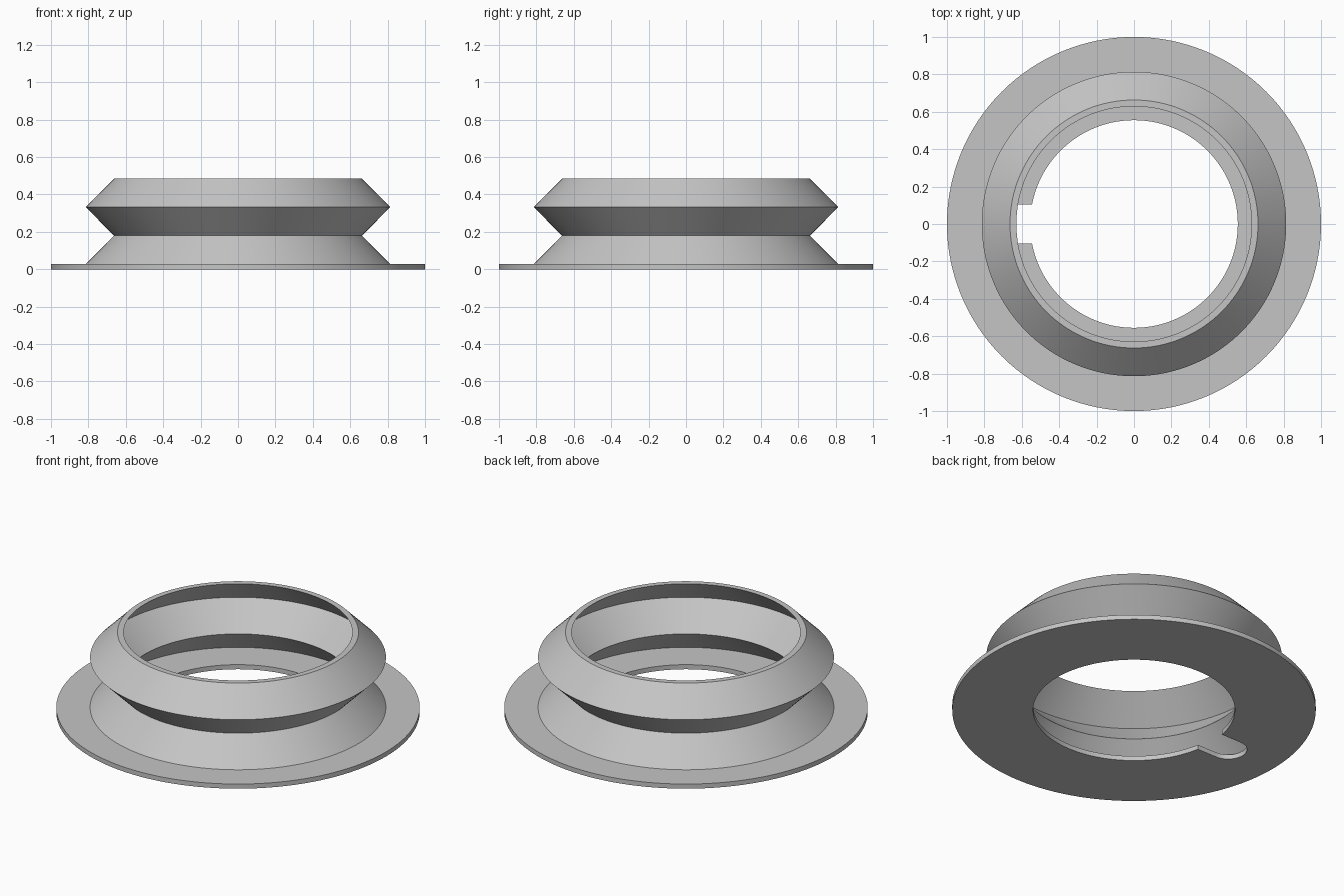
import bpy, bmesh
from math import pi, sin, cos, asin

if "Cube" in bpy.data.objects:
    bpy.data.objects.remove(bpy.data.objects["Cube"], do_unlink=True)

SEGMENTS = 128
FLANGE_TOP = 0.028
PLEAT = 0.152          # height of one sloping band
WALL = 0.034           # horizontal wall thickness

grey = bpy.data.materials.new("plain grey")
grey.use_nodes = True
grey.diffuse_color = (0.56, 0.56, 0.56, 1)
grey.node_tree.nodes["Principled BSDF"].inputs["Base Color"].default_value = grey.diffuse_color


def arc(radius, start, end, steps, cx=0.0):
    return [(cx + radius * cos(start + (end - start) * i / steps),
             radius * sin(start + (end - start) * i / steps)) for i in range(steps + 1)]


def finish(name, bm):
    bmesh.ops.recalc_face_normals(bm, faces=bm.faces)
    mesh = bpy.data.meshes.new(name)
    bm.to_mesh(mesh)
    bm.free()
    mesh.materials.append(grey)
    obj = bpy.data.objects.new(name, mesh)
    bpy.context.collection.objects.link(obj)
    bpy.ops.object.select_all(action="DESELECT")
    obj.select_set(True)
    bpy.context.view_layer.objects.active = obj
    bpy.ops.object.shade_smooth_by_angle(angle=pi / 6)


def add_loop(bm, points):
    verts = [bm.verts.new((x, y, 0)) for x, y in points]
    return [bm.edges.new((v, verts[i - 1])) for i, v in enumerate(verts)]


# Flat flange: round plate, round hole with a round-ended slot on the -x side
hole_radius, slot_half, slot_centre = 0.555, 0.104, -0.676
gap = asin(slot_half / hole_radius)
hole = arc(hole_radius, gap - pi, pi - gap, SEGMENTS)
hole += arc(slot_half, pi / 2, 3 * pi / 2, 24, slot_centre)

bm = bmesh.new()
edges = add_loop(bm, arc(1, 0, 2 * pi, SEGMENTS)[:-1]) + add_loop(bm, hole)
bmesh.ops.triangle_fill(bm, use_beauty=True, edges=edges)
top = bmesh.ops.extrude_face_region(bm, geom=bm.faces[:], use_keep_orig=True)
bmesh.ops.translate(bm, vec=(0, 0, FLANGE_TOP),
                    verts=[v for v in top["geom"] if isinstance(v, bmesh.types.BMVert)])
finish("flange", bm)

# Pleated wall: closed zigzag profile turned around the z axis
outer = [((0.814, 0.663)[i % 2], FLANGE_TOP + i * PLEAT) for i in range(4)]
profile = outer + [(r - WALL, z) for r, z in reversed(outer)]

bm = bmesh.new()
rings = [[bm.verts.new((x, y, z)) for x, y in arc(r, 0, 2 * pi, SEGMENTS)[:-1]]
         for r, z in profile]
for k, ring in enumerate(rings):
    below = rings[k - 1]
    for i in range(SEGMENTS):
        bm.faces.new((below[i - 1], below[i], ring[i], ring[i - 1]))
finish("pleated_wall", bm)
